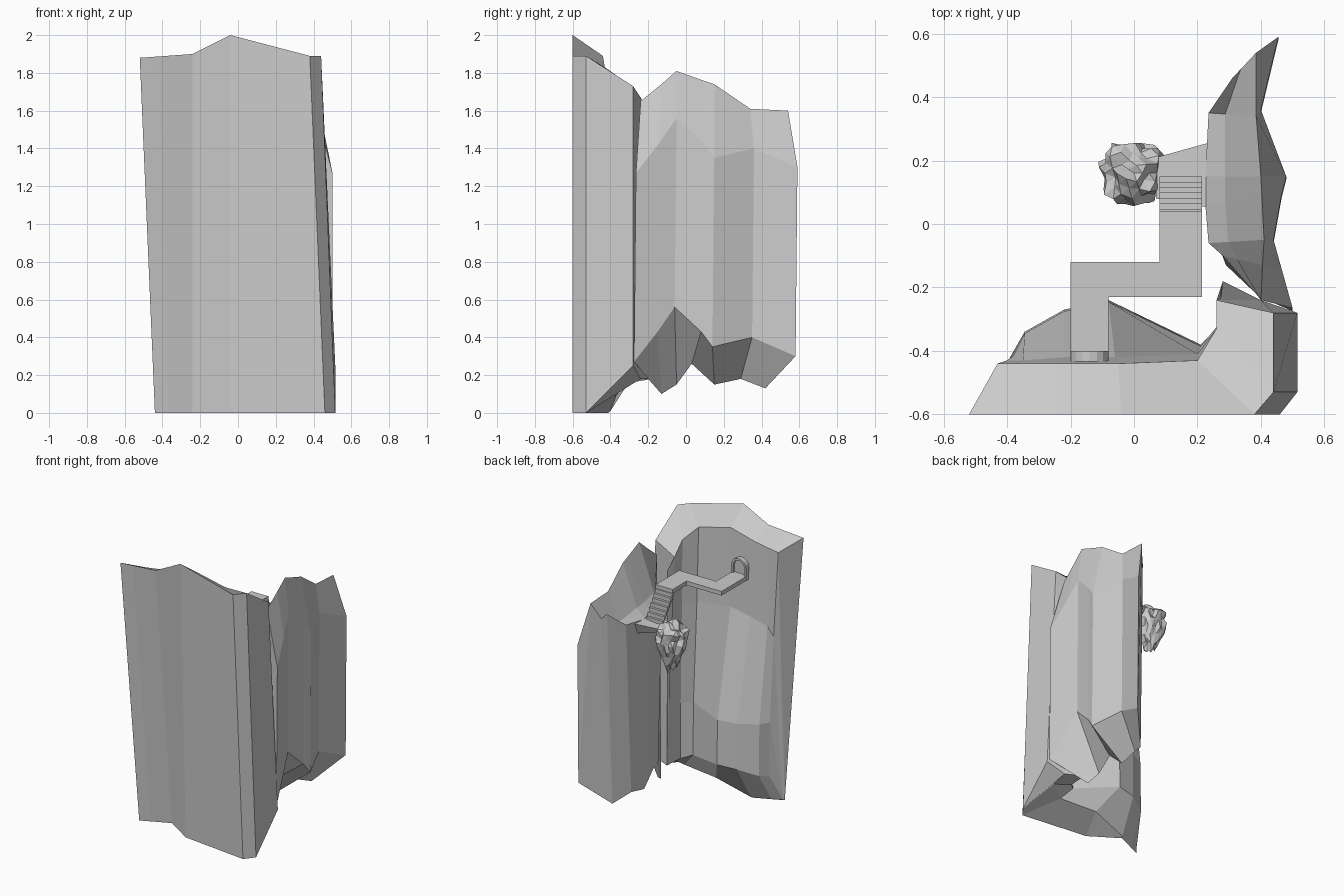
import bpy, bmesh, math, random
from mathutils import Vector, noise

if "Cube" in bpy.data.objects:
    bpy.data.objects.remove(bpy.data.objects["Cube"])

random.seed(4)


def finish(name, bm):
    bmesh.ops.recalc_face_normals(bm, faces=bm.faces)
    me = bpy.data.meshes.new(name)
    bm.to_mesh(me)
    bm.free()
    ob = bpy.data.objects.new(name, me)
    bpy.context.collection.objects.link(ob)
    return ob


def skin(name, rows, split_caps=True):
    """Skin a row of closed cross-sections and cap both ends."""
    bm = bmesh.new()
    rows = [[bm.verts.new(p) for p in s] for s in rows]
    n = len(rows[0])
    for a, b in zip(rows, rows[1:]):
        for i in range(n):
            j = (i + 1) % n
            bm.faces.new((a[i], a[j], b[j], b[i]))
    caps = [bm.faces.new(rows[0]), bm.faces.new(rows[-1])]
    if split_caps:
        bmesh.ops.triangulate(bm, faces=caps)
    return finish(name, bm)


def prism(name, pts, offset):
    """Extrude a closed flat outline along an offset vector."""
    return skin(name, [pts, [Vector(p) + Vector(offset) for p in pts]], False)


def wall(top, foot, under, inner, upper, rim):
    """Front cliff section: the inner bulge rises straight from its foot."""
    return [top, foot, under, inner, (inner[0], inner[1] - .005, .58), upper, rim]


def bank(outer, ridge, rim, foot):
    """Side cliff section: sheer outer face one unit tall, hollowed slope behind the ridge."""
    low = (outer[0], outer[1] - .01, outer[2] - 1)
    hollow = Vector(rim).lerp(Vector(ridge), .35) - Vector((0, 0, .06))
    return [low, outer, ridge, hollow, rim, foot]


# Front cliff, left to right
skin("front_cliff", [
    wall((-.52, -.6, 1.88), (-.44, -.5, 0), (-.43, -.49, .01),
         (-.38, -.41, .19), (-.4, -.43, 1.2), (-.43, -.44, 1.81)),
    wall((-.42, -.6, 1.887), (-.37, -.468, 0), (-.36, -.455, .01),
         (-.345, -.34, .21), (-.35, -.43, 1.26), (-.36, -.44, 1.82)),
    wall((-.24, -.6, 1.9), (-.24, -.41, 0), (-.235, -.4, .01),
         (-.22, -.27, .25), (-.22, -.42, 1.3), (-.24, -.44, 1.84)),
    wall((-.04, -.6, 2), (-.04, -.54, 0), (.02, -.37, .09),
         (-.08, -.24, .26), (-.06, -.42, 1.33), (-.05, -.44, 1.89)),
    wall((.38, -.6, 1.89), (.46, -.6, 0), (.3, -.4, .1),
         (.21, -.38, .2), (.2, -.41, 1.3), (.2, -.43, 1.83)),
    wall((.44, -.53, 1.89), (.515, -.53, 0), (.4, -.35, .15),
         (.27, -.32, .18), (.26, -.325, 1.3), (.26, -.33, 1.76)),
    wall((.44, -.28, 1.73), (.515, -.28, .25), (.4, -.24, .18),
         (.28, -.18, .18), (.28, -.18, 1.58), (.26, -.24, 1.67)),
])

# Side cliff, front to back
skin("side_cliff", [
    bank((.5, -.265, 1.27), (.4, -.24, 1.65), (.385, -.22, 1.45), (.38, -.2, .18)),
    bank((.465, -.14, 1.43), (.405, -.13, 1.74), (.28, -.1, 1.42), (.29, -.13, .1)),
    bank((.44, -.05, 1.56), (.41, -.05, 1.81), (.235, -.06, 1.39), (.26, -.05, .15)),
    bank((.465, .09, 1.43), (.403, .09, 1.76), (.225, .06, 1.38), (.235, .03, .26)),
    bank((.48, .15, 1.35), (.4, .15, 1.74), (.225, .15, 1.38), (.23, .15, .15)),
    bank((.4, .36, 1.4), (.385, .34, 1.61), (.235, .35, 1.41), (.235, .29, .18)),
    bank((.455, .59, 1.3), (.385, .54, 1.6), (.31, .46, 1.51), (.295, .42, .13)),
])

# Ledge jutting from the side cliff to the hanging boulder
skin("ledge", [
    [(.07, .08, 1.37), (.07, .21, 1.37), (.07, .19, 1.34), (.07, .1, 1.34)],
    [(.25, .05, 1.385), (.25, .26, 1.385), (.25, .23, 1.3), (.25, .07, 1.3)],
])

# Walkway with two bends
z = 1.56
prism("walkway", [(-.2, -.43, z), (-.08, -.43, z), (-.08, -.23, z), (.215, -.23, z),
                  (.215, .04, z), (.08, .04, z), (.08, -.12, z), (-.2, -.12, z)], (0, 0, .03))

# Stairs down to the ledge
steps, y0, z0 = 7, .03, 1.59
dy, dz = (.15 - y0) / steps, .19 / steps
prof = []
for i in range(steps):
    level = z0 - (i + 1) * dz
    prof += [(.08, y0 + i * dy, level), (.08, y0 + (i + 1) * dy, level)]
prof += [(.08, .15, 1.375), (.08, y0, z0 - .06)]
prism("stairs", prof, (.135, 0, 0))

# Round-topped door in the front cliff
cx, spring, foot = -.14, 1.645, 1.57


def arch(r):
    arc = [(cx + r * math.cos(math.pi * k / 8), -.445, spring + r * math.sin(math.pi * k / 8))
           for k in range(9)]
    return [(cx + r, -.445, foot)] + arc + [(cx - r, -.445, foot)]


prism("door_frame", arch(.06) + arch(.045)[::-1], (0, .045, 0))
prism("door", arch(.05), (0, .025, 0))

# Craggy, blocky hanging boulder that tapers to a point below
bm = bmesh.new()
bmesh.ops.create_icosphere(bm, subdivisions=3, radius=1)
for v in bm.verts:
    d = v.co.normalized()
    k = 1 + .3 * noise.noise(d * 2.7) + random.uniform(-.17, .12)
    k /= (abs(d.x) ** 4 + abs(d.y) ** 4 + abs(d.z) ** 4) ** .12
    taper = 1 + .45 * min(d.z, 0)
    v.co = Vector((.1 * d.x * k * taper, .16 + .098 * d.y * k * taper,
                   1.29 + (.13 if d.z > 0 else .19) * d.z * k))
finish("boulder", bm)
